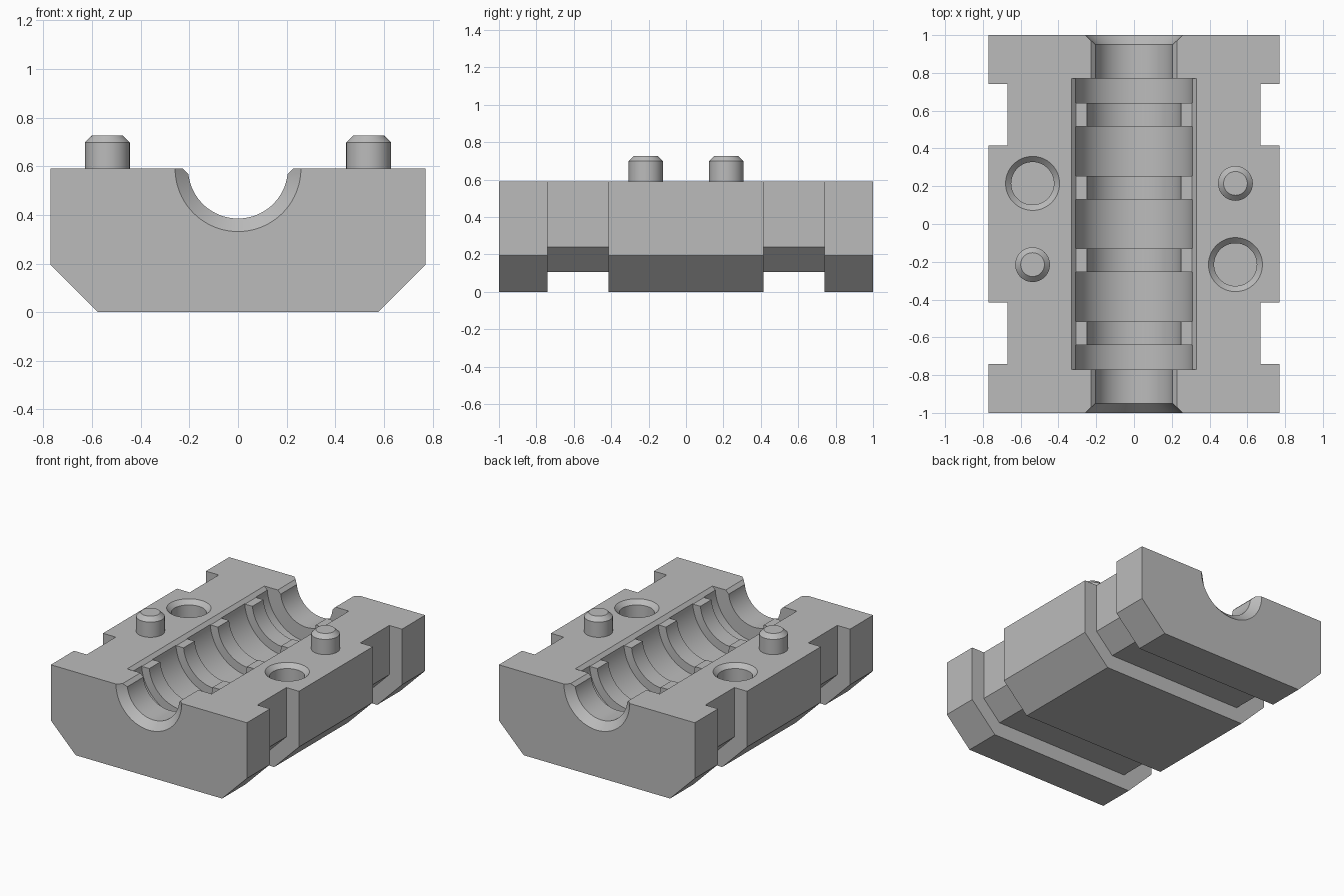
import bpy, bmesh, math
from mathutils import Matrix

cube = bpy.data.objects.get("Cube")
if cube:
    bpy.data.objects.remove(cube, do_unlink=True)

steel = bpy.data.materials.new("plain grey")
steel.use_nodes = True
GREY = (0.5, 0.5, 0.5, 1)
steel.diffuse_color = GREY
steel.node_tree.nodes["Principled BSDF"].inputs["Base Color"].default_value = GREY

TOP = 0.59        # height of the parting face, also the bore axis
LIP = 0.025       # small bevel along the bore edges


def finish(name, bm):
    bmesh.ops.recalc_face_normals(bm, faces=bm.faces)
    mesh = bpy.data.meshes.new(name)
    bm.to_mesh(mesh)
    bm.free()
    mesh.materials.append(steel)
    obj = bpy.data.objects.new(name, mesh)
    bpy.context.collection.objects.link(obj)
    return obj


def prism(name, half_profile, y0, y1):
    """Extrude a left-right symmetric (x, z) profile along y."""
    outline = half_profile + [(-x, z) for x, z in reversed(half_profile)]
    bm = bmesh.new()
    face = bm.faces.new([bm.verts.new((x, y0, z)) for x, z in outline])
    new = bmesh.ops.extrude_face_region(bm, geom=[face])["geom"]
    verts = [v for v in new if isinstance(v, bmesh.types.BMVert)]
    bmesh.ops.translate(bm, verts=verts, vec=(0, y1 - y0, 0))
    return finish(name, bm)


def lathe(name, profile, matrix, sides=64):
    """Revolve (radius, height) points around z, cap both ends, then place."""
    bm = bmesh.new()
    rings = [[bm.verts.new((r * math.cos(i * math.tau / sides),
                            r * math.sin(i * math.tau / sides), h))
              for i in range(sides)] for r, h in profile]
    for a, b in zip(rings, rings[1:]):
        for i in range(sides):
            j = (i + 1) % sides
            bm.faces.new((a[i], a[j], b[j], b[i]))
    bm.faces.new(rings[0])
    bm.faces.new(rings[-1])
    bmesh.ops.transform(bm, matrix=matrix, verts=bm.verts)
    return finish(name, bm)


def combine(target, tool, operation):
    """Apply an exact boolean and discard the tool."""
    mod = target.modifiers.new("cut", "BOOLEAN")
    mod.operation, mod.object, mod.solver = operation, tool, "EXACT"
    graph = bpy.context.evaluated_depsgraph_get()
    mesh = bpy.data.meshes.new_from_object(target.evaluated_get(graph))
    target.modifiers.clear()
    target.data = mesh
    bpy.data.objects.remove(tool, do_unlink=True)


def smooth(obj):
    bpy.ops.object.select_all(action="DESELECT")
    obj.select_set(True)
    bpy.context.view_layer.objects.active = obj
    bpy.ops.object.shade_smooth_by_angle(angle=math.radians(30))


# Block: slim core with three full-size slabs leaving the strap grooves
outer = [(0.575, 0), (0.77, 0.195), (0.77, TOP)]
inner = [(0.535, 0.105), (0.67, 0.24), (0.67, TOP)]
block = prism("block", inner, -0.9, 0.9)
for y0, y1 in ((-1, -0.74), (-0.415, 0.415), (0.74, 1)):
    combine(block, prism("slab", outer, y0, y1), "UNION")

# Stepped bore with flared mouths and four ribs
NECK, RIB, WIDE = 0.205, 0.25, 0.31
half = [(WIDE, 0.13), (RIB, 0.13), (RIB, 0.255), (WIDE, 0.255),
        (WIDE, 0.517), (RIB, 0.517), (RIB, 0.64), (WIDE, 0.64),
        (WIDE, 0.77), (NECK, 0.77), (NECK, 0.95), (0.28, 1.02)]
bore = [(r, -y) for r, y in reversed(half)] + half
along_y = Matrix.Translation((0, 0, TOP)) @ Matrix.Rotation(-math.pi / 2, 4, "X")
combine(block, lathe("bore", bore, along_y, 96), "DIFFERENCE")

# Bevelled lips beside the bore, which also lower the rib tops
for r, reach in ((NECK, 1.05), (WIDE, 0.77)):
    lip = [(r - 0.003, TOP - LIP), (r + 0.022, TOP), (r + 0.022, TOP + 0.1)]
    combine(block, prism("lip", lip, -reach, reach), "DIFFERENCE")

# Alternating dowel pins and sockets
for side, s in (("left", 1), ("right", -1)):
    x, y = 0.537 * s, 0.215 * s
    socket = [(0.113, TOP - 0.15), (0.113, TOP - 0.03), (0.143, TOP), (0.143, TOP + 0.1)]
    combine(block, lathe("socket", socket, Matrix.Translation((x, -y, 0))), "DIFFERENCE")
    pin = [(0.092, TOP - 0.02), (0.092, 0.698), (0.063, 0.727)]
    smooth(lathe(side + "_dowel_pin", pin, Matrix.Translation((x, y, 0)), 48))
smooth(block)
